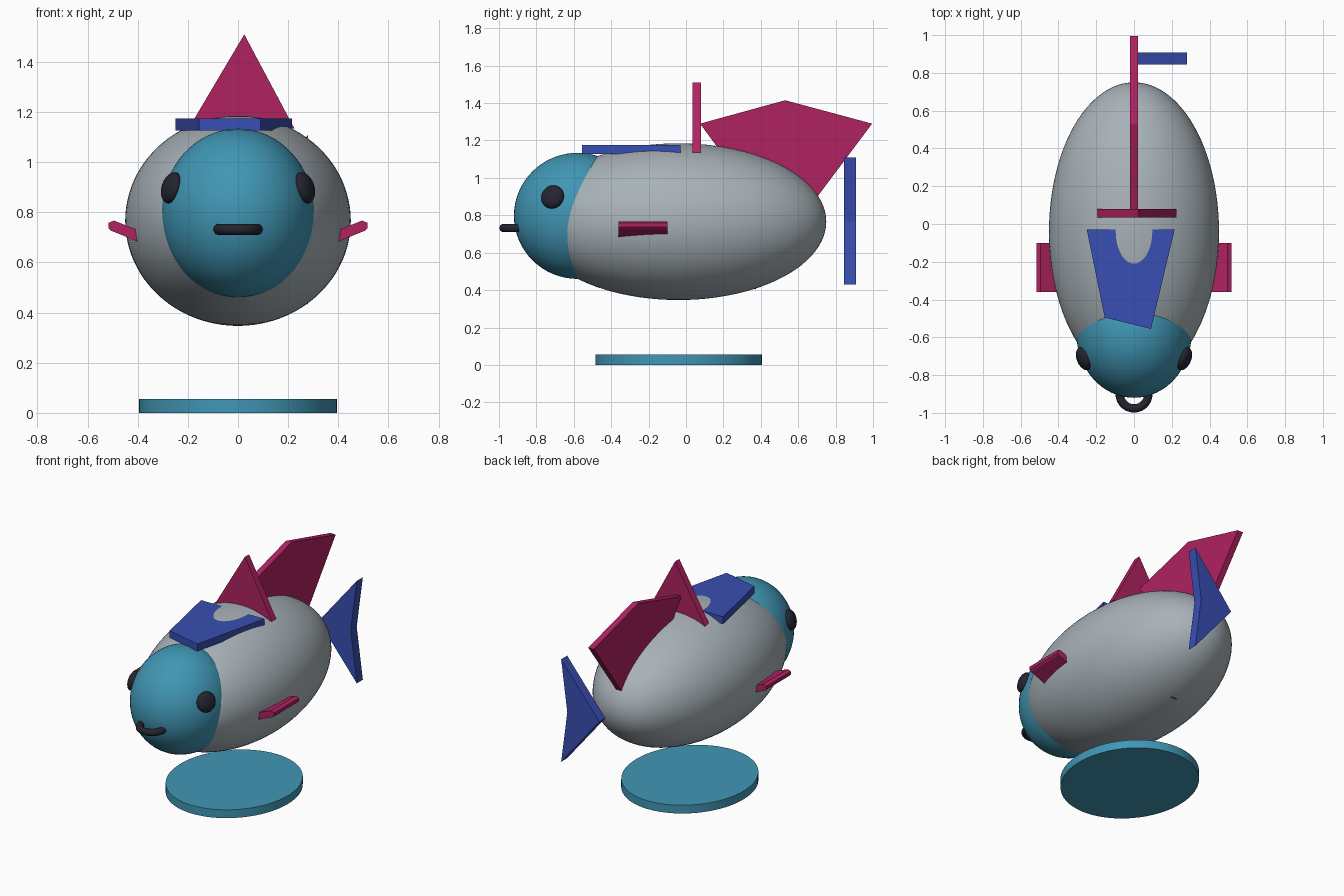
import bpy
import bmesh
import math
from mathutils import Vector

if "Cube" in bpy.data.objects:
    bpy.data.objects.remove(bpy.data.objects["Cube"])


def paint(name, r, g, b):
    """Material from display-space 0-255 values."""
    lin = [((c / 255 + 0.055) / 1.055) ** 2.4 for c in (r, g, b)]
    mat = bpy.data.materials.new(name)
    mat.diffuse_color = (*lin, 1)
    mat.use_nodes = True
    mat.node_tree.nodes["Principled BSDF"].inputs["Base Color"].default_value = mat.diffuse_color
    return mat


GREY = paint("body grey", 168, 178, 184)
TEAL = paint("teal", 64, 150, 180)
MAGENTA = paint("magenta", 175, 34, 97)
BLUE = paint("blue", 56, 78, 178)
DARK = paint("dark", 36, 36, 49)


def finish(obj, name, mat, smooth=False):
    obj.name = name
    obj.data.materials.append(mat)
    if smooth:
        bpy.ops.object.shade_smooth_by_angle(angle=math.radians(40))
    return obj


def ellipsoid(name, loc, radii, mat, segments=64):
    bpy.ops.mesh.primitive_uv_sphere_add(segments=segments, ring_count=segments // 2, location=loc)
    obj = bpy.context.object
    obj.scale = radii
    bpy.ops.object.transform_apply(location=False, rotation=False, scale=True)
    return finish(obj, name, mat, True)


def slab(name, outline, axis, lo, hi, mat):
    """Extrude a 2D outline along the given axis (0=x, 1=y, 2=z) from lo to hi."""
    bm = bmesh.new()

    def point(p, d):
        co = list(p)
        co.insert(axis, d)
        return bm.verts.new(co)

    a = [point(p, lo) for p in outline]
    b = [point(p, hi) for p in outline]
    bm.faces.new(a)
    bm.faces.new(b[::-1])
    for i in range(len(a)):
        j = (i + 1) % len(a)
        bm.faces.new((a[i], b[i], b[j], a[j]))
    bmesh.ops.recalc_face_normals(bm, faces=bm.faces)
    mesh = bpy.data.meshes.new(name)
    bm.to_mesh(mesh)
    bm.free()
    obj = bpy.data.objects.new(name, mesh)
    bpy.context.collection.objects.link(obj)
    return finish(obj, name, mat)


# Body and head
ellipsoid("body", (0, -0.04, 0.766), (0.45, 0.79, 0.419), GREY, 96)
ellipsoid("head", (0, -0.58, 0.797), (0.305, 0.34, 0.337), TEAL)

# Eyes, flattened along the head surface normal
for side, tag in ((-1, "left"), (1, "right")):
    eye = ellipsoid(tag + "_eye", (side * 0.265, -0.713, 0.898), (0.064, 0.064, 0.035), DARK, 32)
    normal = Vector((side * 0.265 / 0.305 ** 2, -0.133 / 0.34 ** 2, 0.101 / 0.337 ** 2))
    eye.rotation_euler = normal.to_track_quat('Z', 'Y').to_euler()

# Ring mouth
bpy.ops.mesh.primitive_torus_add(location=(0, -0.9, 0.732), major_radius=0.076, minor_radius=0.022,
                                 major_segments=48, minor_segments=16)
finish(bpy.context.object, "mouth", DARK, True)

# Triangular crest standing across the back
slab("crest_fin", [(-0.197, 1.135), (0.225, 1.135), (0.025, 1.51)], 1, 0.035, 0.08, MAGENTA)

# Kite-shaped fin along the spine
slab("spine_fin", [(0.075, 1.29), (0.53, 1.415), (0.995, 1.29), (0.53, 0.67)], 0, -0.02, 0.02, MAGENTA)

# Flat plate behind the head
slab("back_plate", [(-0.25, -0.03), (0.215, -0.03), (0.09, -0.555), (-0.155, -0.495)], 2, 1.127, 1.175, BLUE)

# Forked tail
slab("tail", [(0.0, 0.77), (0.28, 1.11), (0.235, 0.77), (0.28, 0.43)], 1, 0.845, 0.908, BLUE)

# Small keel tip under the belly
slab("keel_tip", [(0.30, 0.46), (0.375, 0.402), (0.375, 0.46)], 0, -0.02, 0.02, BLUE)

# Side fins
fin = [(0.30, 0.643), (0.507, 0.727), (0.517, 0.737), (0.517, 0.758), (0.495, 0.767), (0.30, 0.69)]
for side, tag in ((-1, "left"), (1, "right")):
    slab(tag + "_side_fin", [(side * x, z) for x, z in fin], 1, -0.36, -0.10, MAGENTA)

# Oval base disc
bpy.ops.mesh.primitive_cylinder_add(vertices=64, radius=1, depth=0.055, location=(0, -0.04, 0.0275))
disc = bpy.context.object
disc.scale = (0.395, 0.445, 1)
bpy.ops.object.transform_apply(location=False, rotation=False, scale=True)
finish(disc, "base_disc", TEAL, True)
